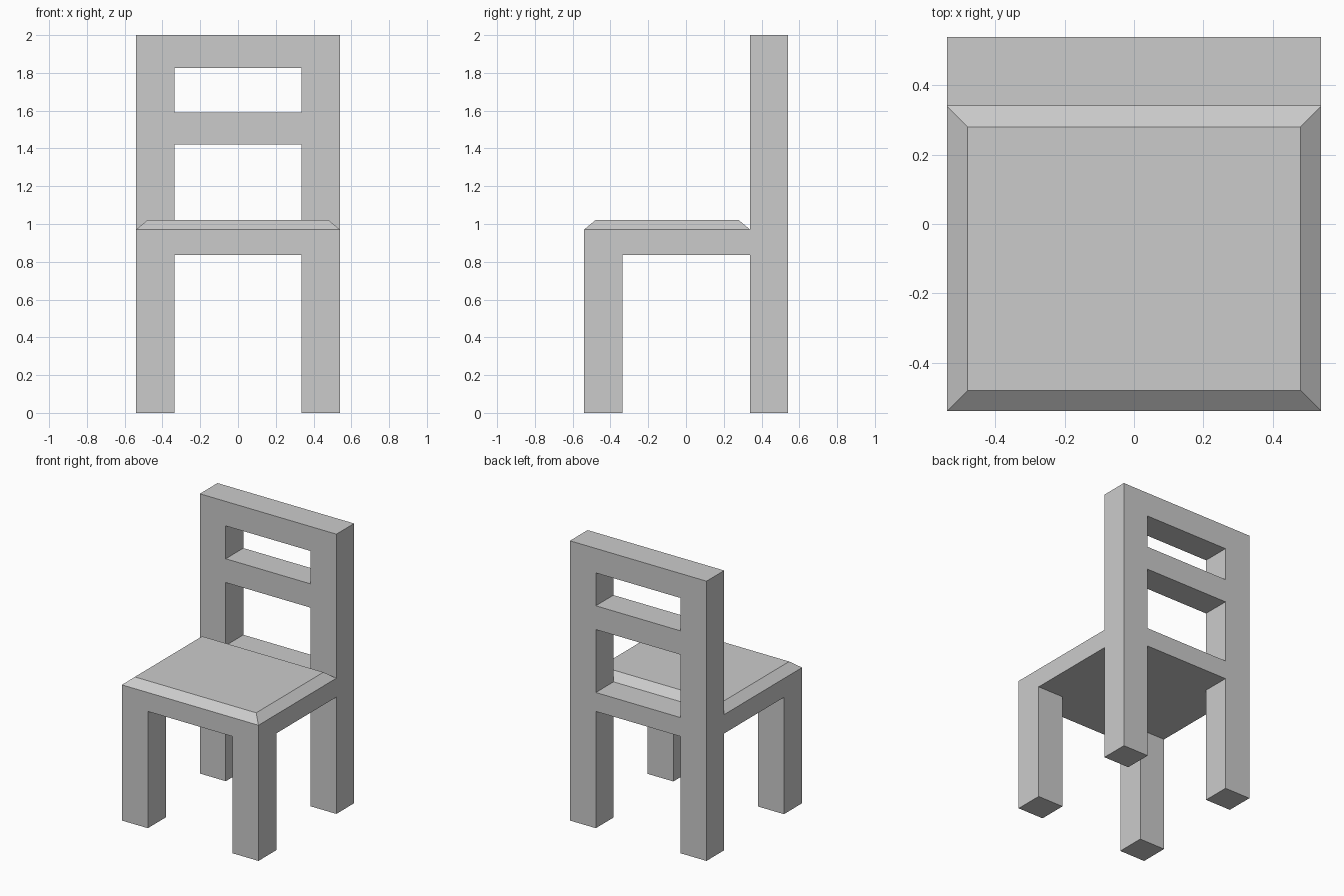
import bpy
import bmesh

if "Cube" in bpy.data.objects:
    bpy.data.objects.remove(bpy.data.objects["Cube"])

HALF = 0.54      # half width and half depth of the chair
INNER = 0.335    # inner face of legs and posts
BACK = 0.34      # front face of the backrest
SEAT_Z = 0.835   # underside of the seat


def box(name, x, y, z, mirror=False, inset=0.0, rise=0.0):
    """Box from (min, max) ranges; optional chamfered cap and x mirror."""
    bm = bmesh.new()
    bmesh.ops.create_cube(bm, size=1)
    for v in bm.verts:
        v.co = [r[0] if c < 0 else r[1] for c, r in zip(v.co, (x, y, z))]
    bm.normal_update()
    if rise:
        top = max(bm.faces, key=lambda f: f.calc_center_median().z)
        cap = bmesh.ops.extrude_discrete_faces(bm, faces=[top])["faces"][0]
        cx, cy = sum(x) / 2, sum(y) / 2
        for v in cap.verts:
            v.co.x += inset if v.co.x < cx else -inset
            v.co.y += inset if v.co.y < cy else -inset
            v.co.z += rise
    mesh = bpy.data.meshes.new(name)
    bm.to_mesh(mesh)
    bm.free()
    obj = bpy.data.objects.new(name, mesh)
    bpy.context.collection.objects.link(obj)
    if mirror:
        obj.modifiers.new("Mirror", 'MIRROR')
    return obj


# Legs: short pair in front, tall pair forming the backrest posts
box("front_legs", (INNER, HALF), (-HALF, -INNER), (0, SEAT_Z), mirror=True)
box("back_posts", (INNER, HALF), (BACK, HALF), (0, 2), mirror=True)

# Seat with a sloped rim around the flat top
box("seat", (-HALF, HALF), (-HALF, BACK), (SEAT_Z, 0.97), inset=0.06, rise=0.05)

# Rails between the back posts
for name, z in (("seat_rail", (SEAT_Z, 0.97)),
                ("middle_rail", (1.42, 1.59)),
                ("top_rail", (1.825, 2))):
    box(name, (-INNER, INNER), (BACK, HALF), z)
